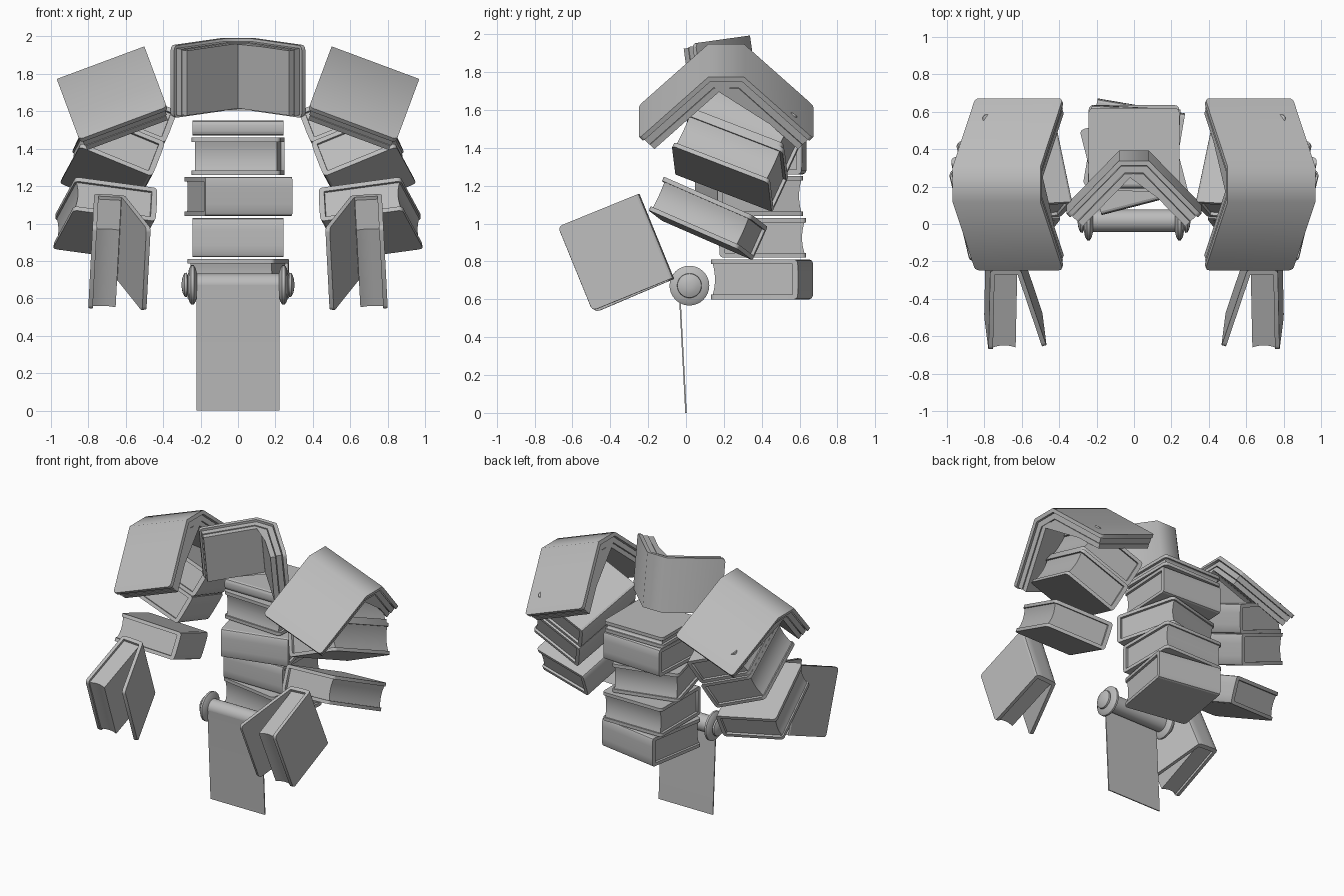
import bpy, bmesh, math
from mathutils import Matrix, Vector

if "Cube" in bpy.data.objects:
    bpy.data.objects.remove(bpy.data.objects["Cube"])

mat = bpy.data.materials.new("plain grey")
mat.diffuse_color = (0.5, 0.5, 0.5, 1)
mat.use_nodes = True
mat.node_tree.nodes["Principled BSDF"].inputs["Base Color"].default_value = mat.diffuse_color


def frame(center, x, y):
    """Placement matrix from a centre, an exact x direction and a rough y direction."""
    x = Vector(x).normalized()
    z = x.cross(Vector(y)).normalized()
    y = z.cross(x)
    m = Matrix((x, y, z)).transposed().to_4x4()
    m.translation = Vector(center)
    return m


def prism(bm, pts, length, m=Matrix()):
    """Closed xy profile extruded symmetrically along z."""
    a = [bm.verts.new(m @ Vector((x, y, -length / 2))) for x, y in pts]
    b = [bm.verts.new(m @ Vector((x, y, length / 2))) for x, y in pts]
    n = len(pts)
    bm.faces.new(a[::-1])
    bm.faces.new(b)
    for i in range(n):
        j = (i + 1) % n
        bm.faces.new((a[i], a[j], b[j], b[i]))


def slab(bm, x0, x1, y0, y1, length, r=0.024, m=Matrix()):
    """Cover board with rounded fore-edge corners (the x0 side)."""
    h = length / 2
    out = []
    for s in (-1, 1):
        arc = [(x0 + r - r * math.cos(t), s * (h - r + r * math.sin(t)))
               for t in (0, math.pi / 6, math.pi / 3, math.pi / 2)]
        out += arc[::-1] if s < 0 else arc
    out = [(x1, -h)] + out + [(x1, h)]
    lo = [bm.verts.new(m @ Vector((x, y0, z))) for x, z in out]
    hi = [bm.verts.new(m @ Vector((x, y1, z))) for x, z in out]
    bm.faces.new(lo)
    bm.faces.new(hi[::-1])
    for i in range(len(out)):
        j = (i + 1) % len(out)
        bm.faces.new((lo[i], hi[i], hi[j], lo[j]))


def finish(name, bm, m, mirrored=False, smooth=32):
    bm.transform(m)
    if mirrored:
        bm.transform(Matrix.Diagonal((-1, 1, 1, 1)))
    bmesh.ops.recalc_face_normals(bm, faces=bm.faces)
    me = bpy.data.meshes.new(name)
    bm.to_mesh(me)
    bm.free()
    me.materials.append(mat)
    ob = bpy.data.objects.new(name, me)
    bpy.context.collection.objects.link(ob)
    bpy.context.view_layer.objects.active = ob
    ob.select_set(True)
    bpy.ops.object.shade_smooth_by_angle(angle=math.radians(smooth))
    ob.select_set(False)


def book(name, center, spine, up, w, l, t, opening=0, mirrored=False):
    """Book: x points to the spine, y is thickness, z is length."""
    m = frame(center, spine, up)
    c, W, T = 0.024, w / 2, t / 2
    bm = bmesh.new()
    # boards, the lower one may swing open about the spine
    slab(bm, -W, W - 0.02, T - c, T, l)
    hinge = Vector((W - 0.02, -T, 0))
    swing = Matrix.Translation(hinge) @ Matrix.Rotation(opening, 4, 'Z') @ Matrix.Translation(-hinge)
    slab(bm, -W, W - 0.02, -T, -T + c, l, m=swing)
    # rounded spine
    half = [(W - 0.02, T), (W - 0.008, T - 0.005), (W - 0.002, T - 0.017), (W, T * 0.4)]
    prism(bm, half + [(x, -y) for x, y in half[::-1]] + [(W - 0.03, -T + c), (W - 0.03, T - c)], l)
    # page block with a slightly hollow fore-edge
    P = T - c
    fore = [(-W + 0.010 + 0.012 * (1 - (k / 4) ** 2), k / 4 * P) for k in range(-4, 5)]
    prism(bm, fore + [(W - 0.028, P), (W - 0.028, -P)], l - 0.035)
    finish(name, bm, m, mirrored)


def open_book(name, m, h, dv, dw, length, d_in, mirrored=False):
    """Book spread like a roof: flat spine half-width h, wings drop by (dv, dw)."""
    ang = math.atan2(dw, dv)
    wing = Vector((math.cos(ang), -math.sin(ang)))
    nrm = Vector((-math.sin(ang), -math.cos(ang)))
    size = math.hypot(dv, dw)

    def side(d, cut=0.0):
        end = Vector((h, 0)) + wing * (size - cut) + nrm * d
        return [(h - d * math.tan(ang / 2), -d), tuple(end)]

    def both(s):
        return [(-x, y) for x, y in s[::-1]] + s

    bm = bmesh.new()
    # cover with rounded outer corners
    prism(bm, both(side(0)) + both(side(0.026))[::-1], length)
    corners = [e for e in bm.edges if abs(e.calc_length() - 0.026) < 1e-4
               and abs(e.verts[0].co.z - e.verts[1].co.z) < 1e-5]
    bmesh.ops.bevel(bm, geom=corners, offset=0.024, segments=3, profile=0.5, affect='EDGES')
    mid = (0.03 + d_in) / 2
    prism(bm, both(side(0.03, .012)) + both(side(mid, .012))[::-1], length - 0.03)
    # inner pages meet in a crease
    s = side(d_in, 0.012)
    e = Vector(s[1])
    crease = (0, e.y + e.x * math.tan(ang))
    inner = [(-s[1][0], s[1][1]), crease, s[1]]
    prism(bm, both(side(mid + 0.004, .012)) + inner[::-1], length - 0.04)
    finish(name, bm, m, mirrored, 50)


# torso: stack of closed books (height, centre y, turn, spine to back?, w, l, t)
torso = [(0.705, 0.40, -9.7, 1, 0.47, 0.475, 0.21),
         (0.925, 0.405, 0, -1, 0.46, 0.485, 0.21),
         (1.145, 0.335, 14.5, -1, 0.47, 0.48, 0.21),
         (1.36, 0.40, -3, 1, 0.45, 0.475, 0.20),
         (1.51, 0.405, 0, -1, 0.43, 0.485, 0.08)]
for i, (z, y, turn, s, w, l, t) in enumerate(torso):
    a = math.radians(turn)
    book(f"torso_book_{i + 1}", (0, y, z), (-s * math.sin(a), s * math.cos(a), 0), (0, 0, 1), w, l, t)

# head: open book facing forward, tipped down
a = math.radians(8)
open_book("head_book", frame((0, 0.365, 1.80), (1, 0, 0), (0, math.cos(a), math.sin(a))),
          0.08, 0.28, 0.29, 0.39, 0.108)

for mirrored in (False, True):
    tag = "left" if mirrored else "right"
    # shoulder roof
    a = math.radians(20.4)
    open_book(f"{tag}_shoulder_book",
              frame((0.735, 0.212, 1.86), (0, 1, 0), (math.sin(a), 0, math.cos(a))),
              0.095, 0.365, 0.345, 0.5, 0.105, mirrored)
    # arm
    up, spine = (-0.33, 0.40, 0.86), (-0.39, 0.02, -0.16)
    book(f"{tag}_upper_arm_book", (0.60, 0.312, 1.503), spine, up, 0.42, 0.53, 0.20, 0, mirrored)
    book(f"{tag}_middle_arm_book", (0.67, 0.232, 1.325), spine, up, 0.42, 0.555, 0.215, 0, mirrored)
    book(f"{tag}_forearm_book", (0.71, 0.115, 1.027), (-0.44, 0.078, -0.06),
         (-0.055, 0.41, 0.91), 0.45, 0.53, 0.195, 0, mirrored)
    # hand: half-open book
    book(f"{tag}_hand_book", (0.70, -0.37, 0.845), (-0.02, 0.926, 0.377), (0.998, 0, 0.052),
         0.465, 0.48, 0.17, math.radians(18.5), mirrored)

# scroll: roll with turned end knobs
ROLL = frame((0, 0.018, 0.672), (0, 1, 0), (0, 0, 1))
N = 32


def circle(r):
    return [(r * math.cos(2 * math.pi * k / N), r * math.sin(2 * math.pi * k / N)) for k in range(N)]


bm = bmesh.new()
prism(bm, circle(0.06), 0.45)
finish("scroll_roll", bm, ROLL)

knob = [(0.045, 0.215), (0.088, 0.226), (0.105, 0.236), (0.105, 0.25), (0.088, 0.262), (0.05, 0.268),
        (0.065, 0.274), (0.063, 0.286), (0.04, 0.297), (0.015, 0.301)]
for mirrored in (False, True):
    bm = bmesh.new()
    rings = [[bm.verts.new((x, y, z)) for x, y in circle(r)] for r, z in knob]
    for p, q in zip(rings, rings[1:]):
        for k in range(N):
            j = (k + 1) % N
            bm.faces.new((p[k], p[j], q[j], q[k]))
    bm.faces.new(rings[0][::-1])
    bm.faces.new(rings[-1])
    finish(("left" if mirrored else "right") + "_scroll_knob", bm, ROLL, mirrored)

# hanging sheet
bm = bmesh.new()
prism(bm, [(-0.042, 0.672), (-0.036, 0.60), (-0.004, 0), (0.004, 0), (-0.028, 0.60), (-0.034, 0.672)], 0.445)
finish("scroll_sheet", bm, frame((0, 0, 0), (0, 1, 0), (0, 0, 1)))
